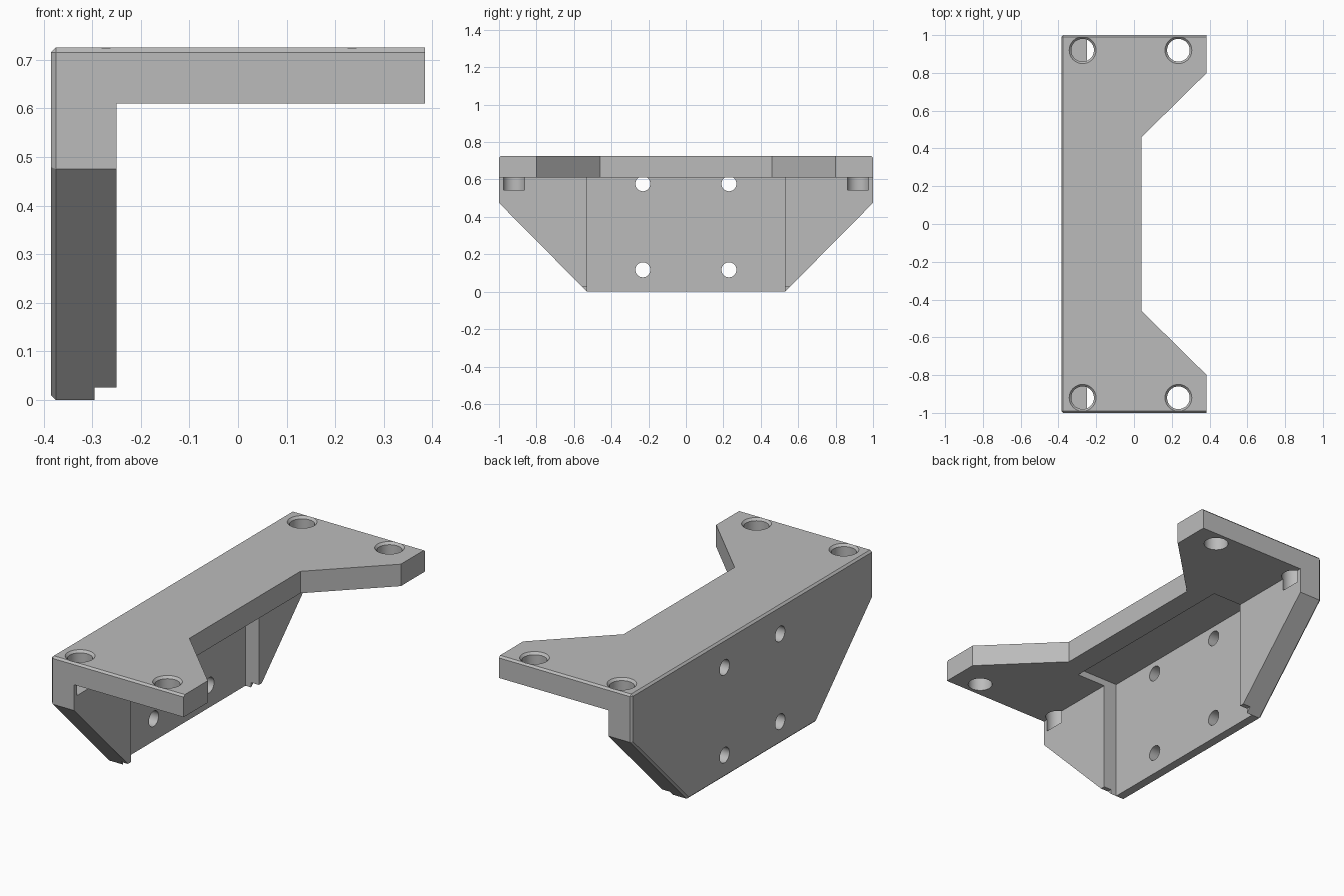
import bpy, bmesh
from mathutils import Vector

cube = bpy.data.objects.get("Cube")
if cube:
    bpy.data.objects.remove(cube, do_unlink=True)

GREY = (0.5, 0.5, 0.5, 1)
mat = bpy.data.materials.new("plain grey")
mat.use_nodes = True
mat.diffuse_color = GREY
mat.node_tree.nodes["Principled BSDF"].inputs["Base Color"].default_value = GREY

BACK, FRONT, TOP = -0.385, 0.385, 0.725
PLATE_BASE, WALL_FACE = 0.61, -0.25


def make_object(name, bm):
    bmesh.ops.recalc_face_normals(bm, faces=bm.faces)
    mesh = bpy.data.meshes.new(name)
    bm.to_mesh(mesh)
    bm.free()
    mesh.materials.append(mat)
    obj = bpy.data.objects.new(name, mesh)
    bpy.context.collection.objects.link(obj)
    return obj


def prism(name, points, shift):
    """Extrude a closed outline along a vector."""
    bm = bmesh.new()
    face = bm.faces.new([bm.verts.new(p) for p in points])
    grown = bmesh.ops.extrude_face_region(bm, geom=[face])["geom"]
    verts = [v for v in grown if isinstance(v, bmesh.types.BMVert)]
    bmesh.ops.translate(bm, verts=verts, vec=shift)
    return make_object(name, bm)


def box(name, x0, x1, y0, y1, z0, z1):
    return prism(name, [(x0, y0, z0), (x1, y0, z0), (x1, y1, z0), (x0, y1, z0)],
                 (0, 0, z1 - z0))


def cylinder(name, start, end, r1, r2):
    start, end = Vector(start), Vector(end)
    axis = end - start
    bm = bmesh.new()
    bmesh.ops.create_cone(bm, cap_ends=True, segments=48, radius1=r1,
                          radius2=r2, depth=axis.length)
    turn = axis.to_track_quat('Z', 'Y').to_matrix().to_4x4()
    bmesh.ops.transform(bm, matrix=turn, verts=bm.verts)
    bmesh.ops.translate(bm, verts=bm.verts, vec=(start + end) / 2)
    return make_object(name, bm)


def combine(target, tool, operation):
    """Apply a boolean and discard the tool object."""
    tool.hide_render = True
    mod = target.modifiers.new("combine", 'BOOLEAN')
    mod.operation, mod.solver, mod.object = operation, 'EXACT', tool
    bpy.context.view_layer.update()
    graph = bpy.context.evaluated_depsgraph_get()
    mesh = bpy.data.meshes.new_from_object(target.evaluated_get(graph))
    target.modifiers.clear()
    target.data = mesh
    bpy.data.objects.remove(tool, do_unlink=True)


# Top plate with two flared ends
half = [(0.04, 0.46), (FRONT, 0.80), (FRONT, 1), (BACK, 1)]
outline = half + [(x, -y) for x, y in reversed(half)]
bracket = prism("angle_bracket", [(x, y, PLATE_BASE) for x, y in outline],
                (0, 0, TOP - PLATE_BASE))

# Upright wall with slanted lower corners
half = [(0.53, 0), (1, 0.475), (1, TOP)]
outline = half + [(-y, z) for y, z in reversed(half)]
wall = prism("upright_wall", [(BACK, y, z) for y, z in outline],
             (WALL_FACE - BACK, 0, 0))
combine(bracket, wall, 'UNION')

# Small chamfer round the back face and along the top ends
bm = bmesh.new()
bm.from_mesh(bracket.data)
bmesh.ops.remove_doubles(bm, verts=bm.verts, dist=0.0001)
bmesh.ops.dissolve_limit(bm, angle_limit=0.01, verts=bm.verts, edges=bm.edges)
rim = [e for e in bm.edges
       if all(v.co.x < BACK + 0.001 for v in e.verts)
       or all(v.co.z > TOP - 0.001 and abs(v.co.y) > 0.999 for v in e.verts)]
bmesh.ops.bevel(bm, geom=rim, offset=0.01, segments=1, affect='EDGES')
bm.to_mesh(bracket.data)
bm.free()

# Recessed centre panel, running shallowly into the plate underside
combine(bracket, box("panel_recess", -0.328, -0.08, -0.53, 0.53, -0.1, 0.645),
        'DIFFERENCE')
# Step at the bottom tips of the wall
combine(bracket, box("tip_step", -0.295, 0, -0.8, 0.8, -0.1, 0.025), 'DIFFERENCE')

for side in (-1, 1):
    # Countersunk holes in the plate; the back ones end inside the wall
    for x in (-0.272, 0.235):
        y = side * 0.92
        combine(bracket, cylinder("plate_hole", (x, y, 0.545), (x, y, 0.8),
                                  0.06, 0.06), 'DIFFERENCE')
        combine(bracket, cylinder("countersink", (x, y, TOP - 0.012),
                                  (x, y, TOP + 0.012), 0.06, 0.082), 'DIFFERENCE')
    # Mounting holes through the wall
    for z in (0.117, 0.577):
        y = side * 0.23
        combine(bracket, cylinder("wall_hole", (-0.5, y, z), (-0.2, y, z),
                                  0.04, 0.04), 'DIFFERENCE')

# Smooth hole walls, keep flat faces sharp
bpy.ops.object.select_all(action='DESELECT')
bracket.select_set(True)
bpy.context.view_layer.objects.active = bracket
bpy.ops.object.shade_smooth_by_angle(angle=0.5)
